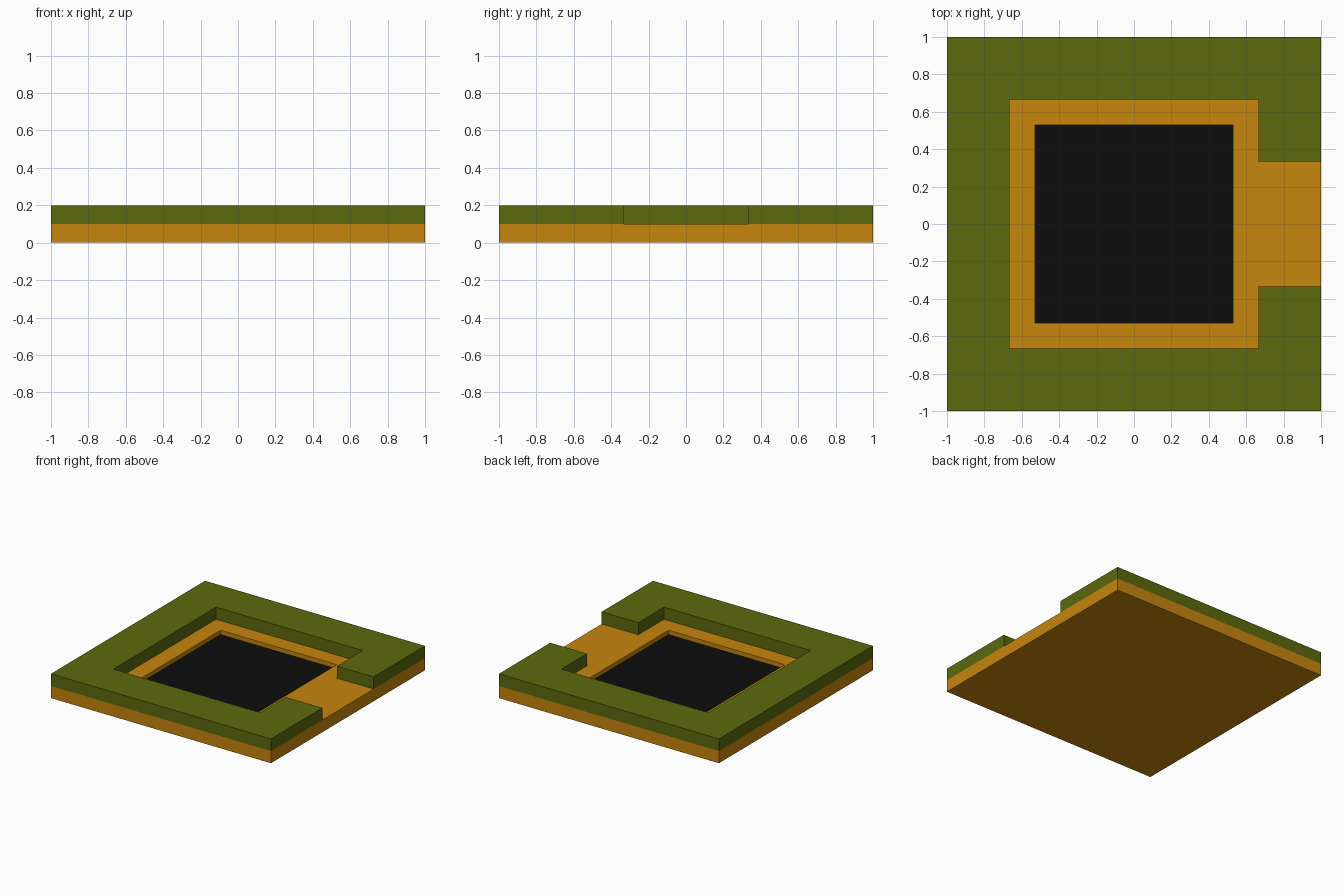
import bpy, bmesh

if "Cube" in bpy.data.objects:
    bpy.data.objects.remove(bpy.data.objects["Cube"])

T = 1 / 3  # layout module


def material(name, rgb):
    m = bpy.data.materials.new(name)
    m.diffuse_color = (*rgb, 1)
    m.use_nodes = True
    m.node_tree.nodes["Principled BSDF"].inputs["Base Color"].default_value = m.diffuse_color
    return m


orange = material("orange", (0.57, 0.24, 0.004))
green = material("olive green", (0.107, 0.141, 0.004))
black = material("black", (0.004, 0.004, 0.004))


def finish(name, bm, mats):
    me = bpy.data.meshes.new(name)
    bm.to_mesh(me)
    bm.free()
    for m in mats:
        me.materials.append(m)
    ob = bpy.data.objects.new(name, me)
    bpy.context.collection.objects.link(ob)
    return ob


def extrude_up(bm, face, h):
    new = bmesh.ops.extrude_face_region(bm, geom=[face])["geom"]
    bmesh.ops.translate(bm, vec=(0, 0, h),
                        verts=[g for g in new if isinstance(g, bmesh.types.BMVert)])
    bmesh.ops.recalc_face_normals(bm, faces=bm.faces)


# Base slab with a shallow square pit, black on its floor
bm = bmesh.new()
bmesh.ops.create_cube(bm, size=2)
for v in bm.verts:
    v.co.z = 0.1 if v.co.z > 0 else 0
top = max(bm.faces, key=lambda f: f.calc_center_median().z)
bmesh.ops.inset_region(bm, faces=[top], thickness=2 * T)
floor = bmesh.ops.extrude_discrete_faces(bm, faces=[top])["faces"][0]
bmesh.ops.translate(bm, verts=floor.verts, vec=(0, 0, -0.035))
floor.material_index = 1
finish("base_slab", bm, [orange, black])

# Raised rim, open in the middle of the right side
half = [(2 * T, T), (1, T), (1, 1), (-1, 1), (-1, -1), (1, -1)]
outline = half + [(1, -T), (2 * T, -T), (2 * T, -2 * T), (-2 * T, -2 * T),
                  (-2 * T, 2 * T), (2 * T, 2 * T)]
bm = bmesh.new()
face = bm.faces.new([bm.verts.new((x, y, 0.1)) for x, y in outline])
extrude_up(bm, face, 0.1)
finish("raised_rim", bm, [green])
